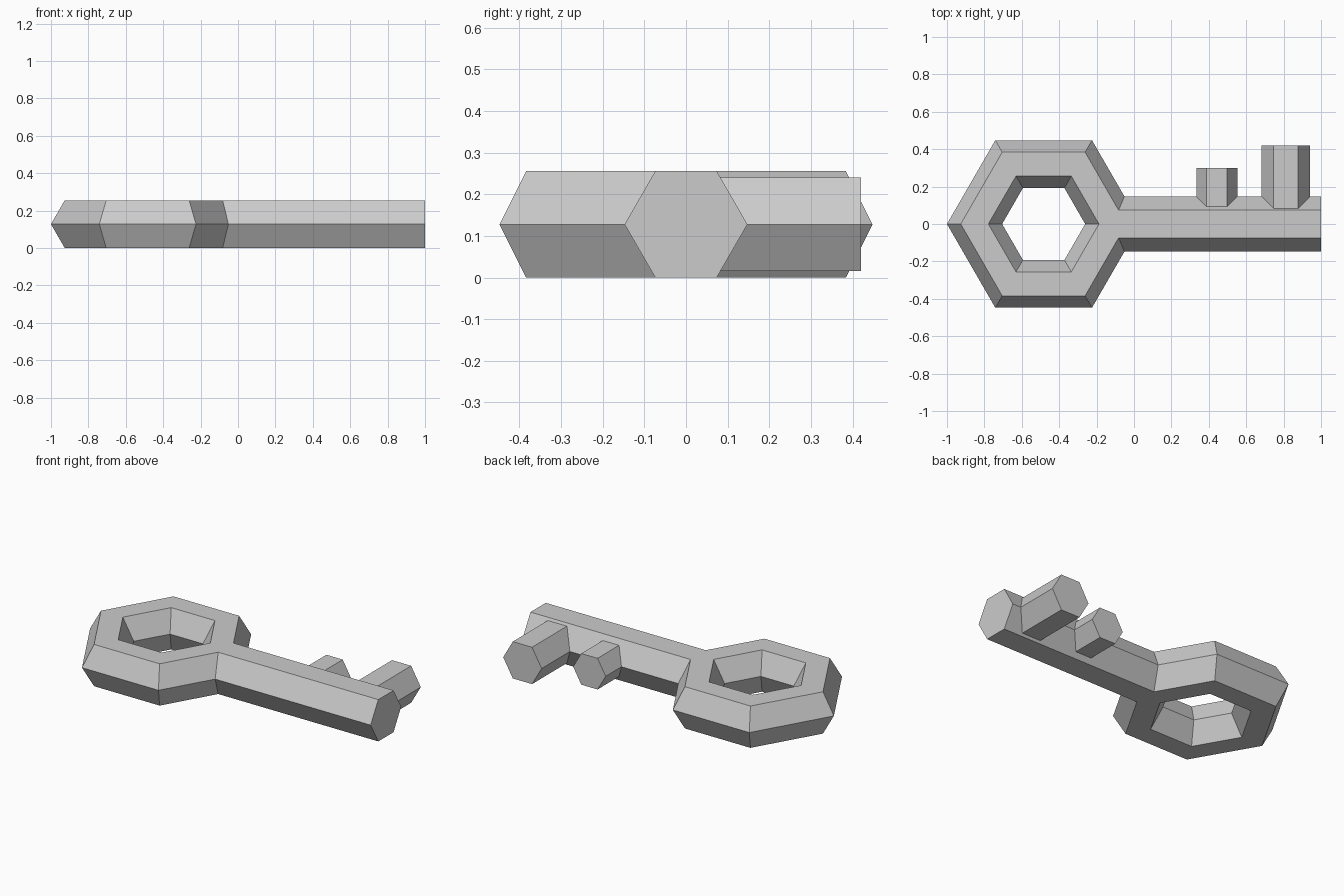
import bpy
from math import pi

if "Cube" in bpy.data.objects:
    bpy.data.objects.remove(bpy.data.objects["Cube"])

R = 0.1475                 # radius of the hexagonal bar
Z = R * 3 ** 0.5 / 2       # height of the bar's centre line


def hex_bar(name, radius, start, end, spin=0.0):
    """Six-sided bar between two points, lying along x (spin 0) or y (spin 90)."""
    length = max(abs(e - s) for s, e in zip(start, end))
    mid = [(s + e) / 2 for s, e in zip(start, end)]
    bpy.ops.mesh.primitive_cylinder_add(vertices=6, radius=radius, depth=length,
                                        location=mid, rotation=(0, pi / 2, spin))
    bar = bpy.context.object
    bar.name = name
    return bar


# Bow: six-sided ring with a six-sided section
bpy.ops.mesh.primitive_torus_add(major_segments=6, minor_segments=6,
                                 major_radius=0.3695, minor_radius=R,
                                 location=(-0.483, 0, Z))
key = bpy.context.object
key.name = "key"

# Shaft and the two teeth
parts = [
    hex_bar("shaft", R, (-0.113, 0, Z), (1, 0, Z)),
    hex_bar("short_tooth", 0.11, (0.443, 0, Z), (0.443, 0.3, Z), pi / 2),
    hex_bar("long_tooth", 0.13, (0.812, 0, Z), (0.812, 0.42, Z), pi / 2),
]

# Join everything into one solid
bpy.context.view_layer.objects.active = key
for part in parts:
    mod = key.modifiers.new("join_" + part.name, 'BOOLEAN')
    mod.operation = 'UNION'
    mod.solver = 'EXACT'
    mod.object = part
    bpy.ops.object.modifier_apply(modifier=mod.name)
    bpy.data.objects.remove(part)

for face in key.data.polygons:
    face.use_smooth = False
